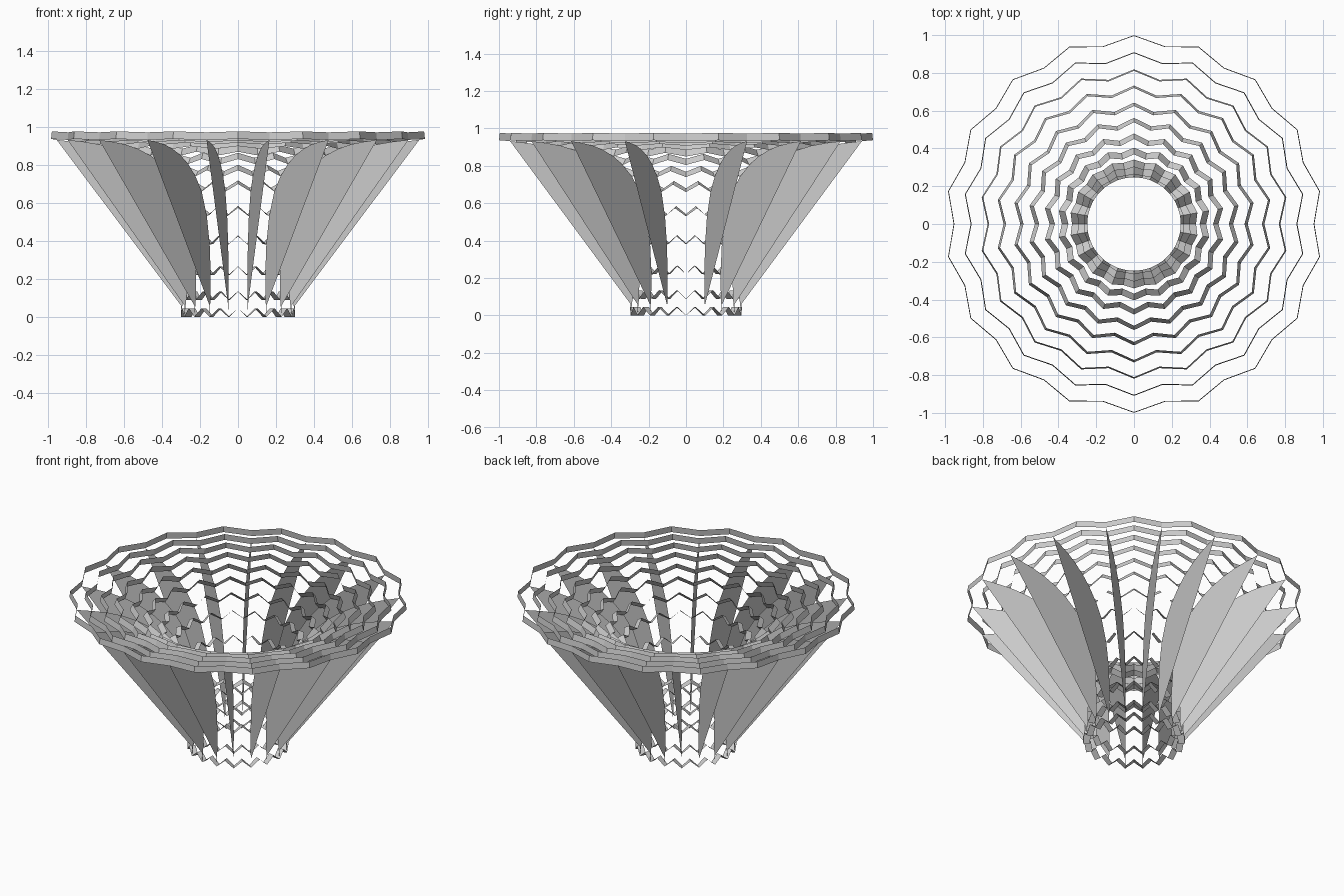
import bpy
from math import sin, cos, radians
from mathutils import Vector

cube = bpy.data.objects.get("Cube")
if cube:
    bpy.data.objects.remove(cube, do_unlink=True)

BAYS = 18          # fins around the axis
STEP = 360 / BAYS
WIDTH = 0.04       # slat width across the flare
ZIGZAG = 0.045     # how far each slat peaks along the flare

# Flare profile (radius, height), one point per slat ring
PROFILE = [Vector(p) for p in (
    (.30, 0), (.29, .09), (.287, .22), (.298, .38), (.328, .53), (.382, .66),
    (.447, .74), (.525, .805), (.602, .85), (.69, .885), (.775, .908),
    (.865, .922), (.955, .932))]
FIN_HEEL = Vector((.30, .06))

grey = bpy.data.materials.new("plain grey")
grey.use_nodes = True
colour = (0.6, 0.6, 0.6, 1)
grey.diffuse_color = colour
grey.node_tree.nodes["Principled BSDF"].inputs["Base Color"].default_value = colour


def spin(p, angle):
    """Place a profile point at an angle around the axis."""
    a = radians(angle)
    return (p.x * cos(a), p.x * sin(a), p.y)


def make(name, verts, faces):
    mesh = bpy.data.meshes.new(name)
    mesh.from_pydata(verts, [], faces)
    mesh.materials.append(grey)
    mesh.update()
    obj = bpy.data.objects.new(name, mesh)
    bpy.context.collection.objects.link(obj)


# Zigzag slat rings, each square to the flare profile
last = len(PROFILE) - 1
for i, low in enumerate(PROFILE):
    tangent = (PROFILE[min(i + 1, last)] - PROFILE[max(i - 1, 0)]).normalized()
    if i == 0:
        tangent = Vector((0, 1))
    normal = Vector((-tangent.y, tangent.x))
    verts = []
    for k in range(2 * BAYS):
        foot = low + tangent * ZIGZAG * (k % 2)
        verts += [spin(foot, k * STEP / 2),
                  spin(foot + normal * WIDTH, k * STEP / 2)]
    n = len(verts)
    faces = [(j, (j + 2) % n, (j + 3) % n, j + 1) for j in range(0, n, 2)]
    make(f"slat_ring_{i + 1}", verts, faces)

# Radial fins between the flare profile and a straight outer edge
outline = PROFILE + [FIN_HEEL]
for k in range(BAYS):
    make(f"fin_{k + 1}", [spin(p, k * STEP) for p in outline],
         [tuple(range(len(outline)))])
